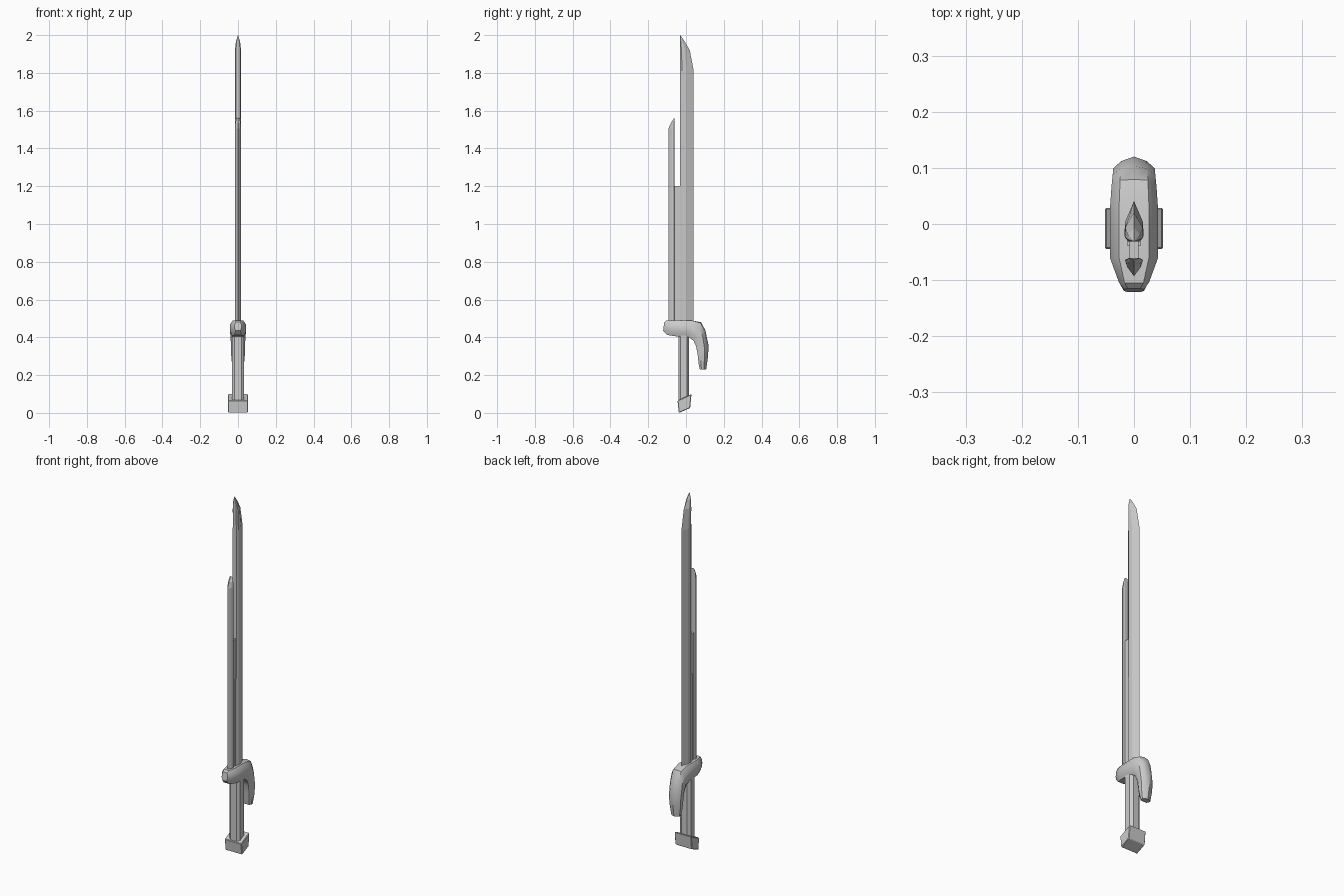
import bpy, bmesh
from mathutils import Vector

if "Cube" in bpy.data.objects:
    bpy.data.objects.remove(bpy.data.objects["Cube"])


def loft(name, rings, smooth=None):
    """Skin a list of equal-length closed rings and cap both ends."""
    bm = bmesh.new()
    vr = [[bm.verts.new(p) for p in r] for r in rings]
    n = len(rings[0])
    for a, b in zip(vr, vr[1:]):
        for i in range(n):
            j = (i + 1) % n
            bm.faces.new((a[i], a[j], b[j], b[i]))
    bm.faces.new(vr[0])
    bm.faces.new(vr[-1])
    bmesh.ops.remove_doubles(bm, verts=bm.verts, dist=1e-5)
    bmesh.ops.recalc_face_normals(bm, faces=bm.faces)
    me = bpy.data.meshes.new(name)
    bm.to_mesh(me)
    bm.free()
    ob = bpy.data.objects.new(name, me)
    bpy.context.collection.objects.link(ob)
    if smooth:
        bpy.context.view_layer.objects.active = ob
        ob.select_set(True)
        bpy.ops.object.shade_smooth_by_angle(angle=smooth)
        ob.select_set(False)
    return ob


def mirrored(half):
    """Close a half outline (x >= 0) by mirroring it across x = 0."""
    return half + [(-x, y) for x, y in reversed(half) if x > 0]


def blade(name, spine, section, stations):
    """section: (x, t) with t = 0 at the spine and 1 at the cutting edge."""
    ring = mirrored(section)
    loft(name, [[(x * w, spine + t * (edge - spine), z) for x, t in ring]
                for z, edge, w in stations])


def box(name, hx, y0, y1, z0, z1):
    loft(name, [[(-hx, y0, z), (hx, y0, z), (hx, y1, z), (-hx, y1, z)]
                for z in (z0, z1)])


# Main blade: edge towards +y, bevelled spine, curved tip
blade("main_blade", -0.031,
      [(0.011, 0), (0.017, 0.14), (0.016, 0.48), (0, 1)],
      [(0.45, 0.041, 1), (1.81, 0.041, 1), (1.92, 0.02, 0.95),
       (1.965, -0.006, 0.65), (2.0, -0.0305, 0.03)])

# Shorter rear blade: edge towards -y
blade("rear_blade", -0.061,
      [(0.010, 0), (0.016, 0.1), (0.012, 0.5), (0, 1)],
      [(0.45, -0.093, 1), (1.505, -0.093, 1), (1.535, -0.08, 0.9),
       (1.56, -0.063, 0.5)])

# Web joining the blades, with a low rib beside the main blade
box("blade_web", 0.008, -0.065, -0.027, 0.45, 1.2)
box("web_rib", 0.012, -0.039, -0.028, 0.45, 0.98)

# Guard with hooked knuckle: outer point, inner point, half width, ridge height
stations = [
    ((-0.115, 0.480), (-0.121, 0.435), 0.018, 0.000),
    ((-0.105, 0.490), (-0.100, 0.413), 0.027, 0.000),
    ((-0.060, 0.490), (-0.060, 0.406), 0.043, 0.000),
    ((0.030, 0.490), (0.012, 0.402), 0.043, 0.000),
    ((0.078, 0.476), (0.040, 0.382), 0.040, 0.004),
    ((0.099, 0.430), (0.054, 0.350), 0.038, 0.008),
    ((0.112, 0.345), (0.063, 0.300), 0.037, 0.011),
    ((0.108, 0.285), (0.066, 0.265), 0.033, 0.008),
    ((0.102, 0.230), (0.073, 0.230), 0.025, 0.005),
]
rings = []
for outer, inner, w, ridge in stations:
    o, i = Vector((0, *outer)), Vector((0, *inner))
    out = (o - i).normalized()
    half = [(0, -ridge), (0.62, 0), (1, 0.26), (1, 0.7), (0.7, 1)]
    ring = []
    for x, t in mirrored(half):
        p = o + out * ridge if t < 0 or x == 0 else o.lerp(i, t)
        ring.append((x * w, p.y, p.z))
    rings.append(ring)
loft("guard", rings, smooth=0.6)

# Octagonal grip
grip = mirrored([(0.018, -0.040), (0.033, -0.028), (0.033, 0.004), (0.018, 0.016)])
loft("grip", [[(x, y, z) for x, y in grip] for z in (0.05, 0.43)])

# Slanted pommel block
side = [(-0.045, 0.065), (0.029, 0.100), (0.022, 0.026), (-0.038, 0.0)]
pommel = loft("pommel", [[(x, y, z) for y, z in side] for x in (-0.052, 0.052)])
bev = pommel.modifiers.new("edge", "BEVEL")
bev.width = 0.003
bev.segments = 1
